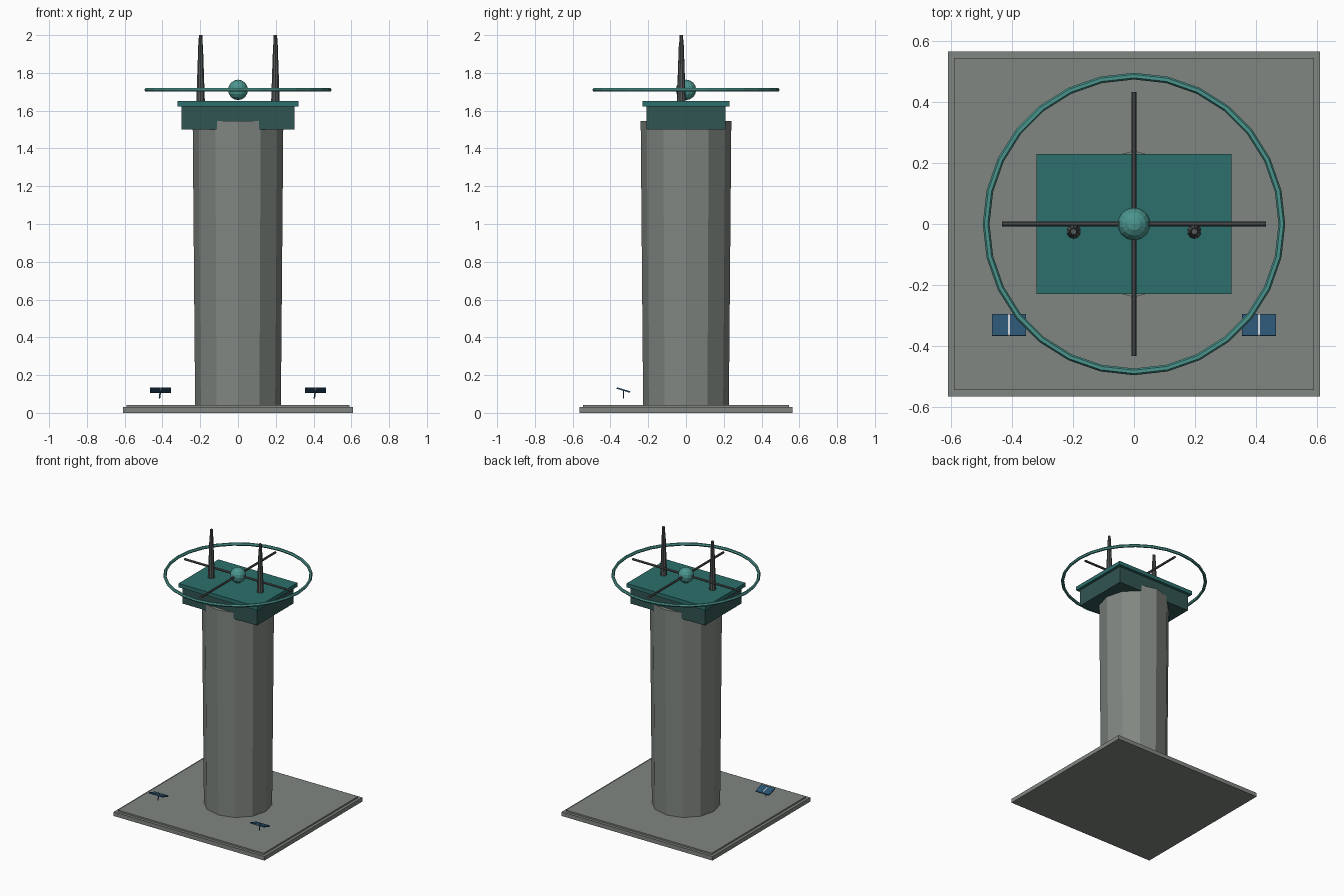
import bpy, math
from mathutils import Vector, Matrix

if "Cube" in bpy.data.objects:
    bpy.data.objects.remove(bpy.data.objects["Cube"])


def material(name, r, g, b):
    m = bpy.data.materials.new(name)
    m.diffuse_color = (r, g, b, 1)
    m.use_nodes = True
    m.node_tree.nodes["Principled BSDF"].inputs["Base Color"].default_value = m.diffuse_color
    return m


STONE = material("stone", 0.22, 0.24, 0.22)
METAL = material("dark_metal", 0.09, 0.10, 0.10)
CAB = material("dark_teal", 0.03, 0.09, 0.085)
TEAL = material("teal", 0.025, 0.16, 0.15)
LIGHT = material("light_teal", 0.07, 0.30, 0.27)
BLUE = material("panel_blue", 0.025, 0.09, 0.17)
PALE = material("pale_metal", 0.6, 0.63, 0.65)


def finish(name, mat):
    ob = bpy.context.object
    ob.name = name
    ob.data.materials.append(mat)
    return ob


def box(name, size, loc, mat, rot=(0, 0, 0)):
    bpy.ops.mesh.primitive_cube_add(size=1, location=loc, rotation=rot)
    ob = finish(name, mat)
    ob.scale = size
    return ob


def rod(name, a, b, r1, r2, mat, sides=8):
    a, b = Vector(a), Vector(b)
    rot = (b - a).to_track_quat('Z', 'Y').to_euler()
    bpy.ops.mesh.primitive_cone_add(vertices=sides, radius1=r1, radius2=r2,
                                    depth=(b - a).length, location=(a + b) / 2, rotation=rot)
    return finish(name, mat)


# Stepped base slab
box("base_slab", (1.22, 1.13, 0.03), (0, 0, 0.015), STONE)
box("base_step", (1.18, 1.09, 0.012), (0, 0, 0.035), STONE)

# Twelve-sided column, slightly wider at the top
rod("column", (0, 0, 0.04), (0, 0, 1.545), 0.227, 0.24, STONE, 12)

# Head block and its overhanging roof plate
box("head_block", (0.60, 0.42, 0.125), (0, 0, 1.5625), CAB)
box("roof_plate", (0.64, 0.46, 0.028), (0, 0, 1.636), TEAL)

# Ring, cross bars and hub
Z = 1.71
bpy.ops.mesh.primitive_torus_add(major_radius=0.485, minor_radius=0.011,
                                 major_segments=28, minor_segments=6, location=(0, 0, Z))
finish("halo_ring", LIGHT)
rod("cross_bar_x", (-0.433, 0, Z), (0.433, 0, Z), 0.008, 0.008, METAL)
rod("cross_bar_y", (0, -0.433, Z), (0, 0.433, Z), 0.008, 0.008, METAL)
bpy.ops.mesh.primitive_uv_sphere_add(segments=14, ring_count=8, radius=0.054, location=(0, 0, Z))
finish("hub", LIGHT)

for side, s in (("left", -1), ("right", 1)):
    # Tapered masts with a thinner tip
    x, y = 0.198 * s, -0.025
    rod(side + "_mast", (x, y, 1.64), (x, y, 1.95), 0.024, 0.013, METAL, 10)
    rod(side + "_mast_tip", (x, y, 1.95), (x, y, 2.0), 0.011, 0.010, METAL, 10)

    # Small split panels tilted towards the back, each on a short stalk
    px, py, pz = 0.41 * s, -0.331, 0.121
    tilt = (math.radians(-17), 0, 0)
    for half, h in (("a", -1), ("b", 1)):
        box(f"{side}_panel_{half}", (0.052, 0.074, 0.008),
            (px + 0.029 * h, py, pz), BLUE, tilt)
    box(side + "_panel_spine", (0.006, 0.072, 0.006), (px, py, pz), PALE, tilt)
    rod(side + "_panel_stalk", (px - 0.006, py, 0.077), (px, py, pz - 0.002), 0.004, 0.004, BLUE, 6)
